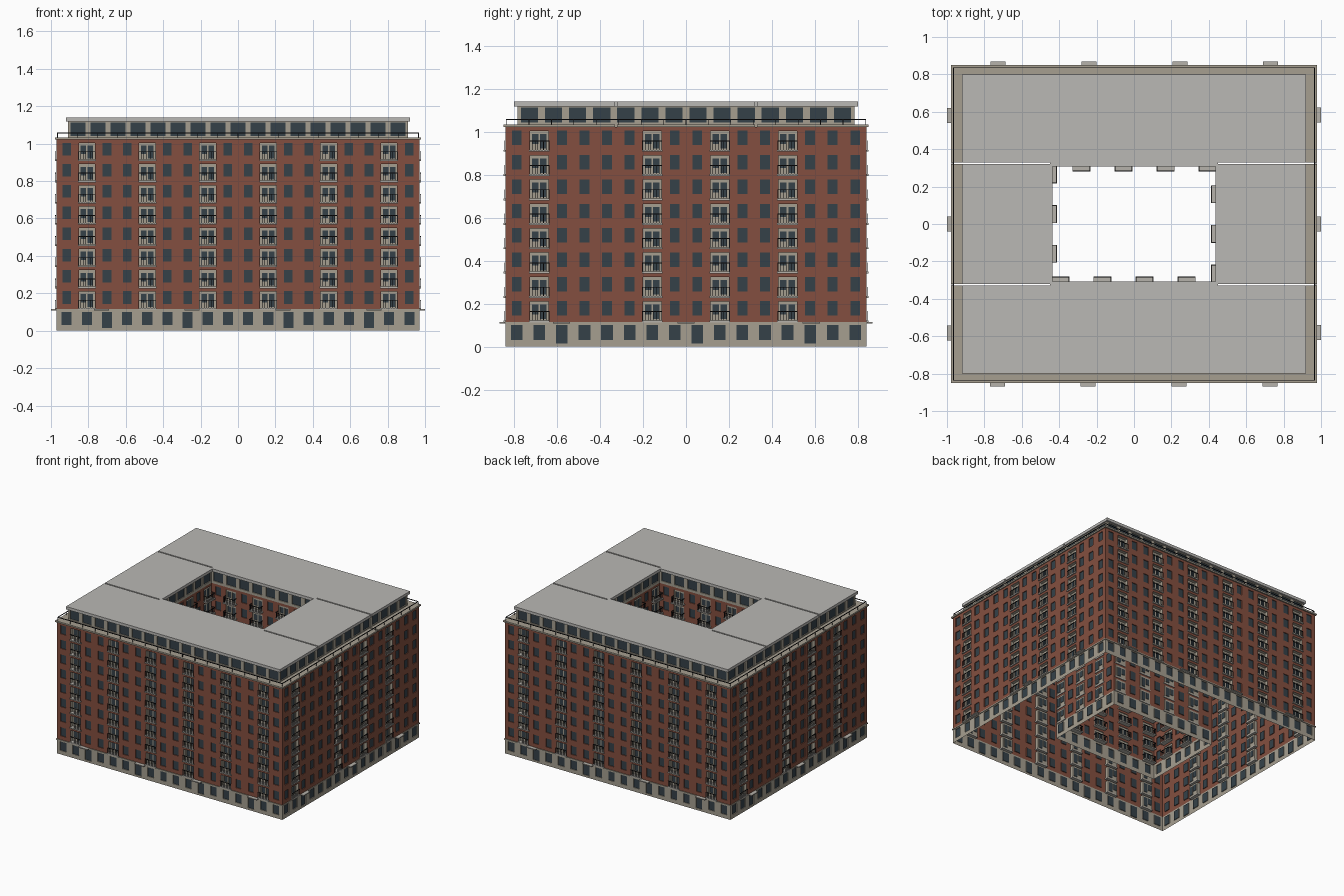
import bpy, bmesh, math
from mathutils import Matrix

if "Cube" in bpy.data.objects:
    bpy.data.objects.remove(bpy.data.objects["Cube"])


def material(name, rgb):
    m = bpy.data.materials.new(name)
    m.use_nodes = True
    m.diffuse_color = (*rgb, 1)
    node = m.node_tree.nodes["Principled BSDF"]
    node.inputs["Base Color"].default_value = (*rgb, 1)
    node.inputs["Roughness"].default_value = 0.8
    return m


MATS = [material("red_brick", (0.23, 0.078, 0.05)),
        material("beige_stone", (0.38, 0.345, 0.28)),
        material("dark_glass", (0.035, 0.053, 0.066)),
        material("black_iron", (0.012, 0.012, 0.014)),
        material("grey_roof", (0.49, 0.48, 0.46)),
        material("pale_concrete", (0.47, 0.45, 0.41))]
BRICK, STONE, GLASS, IRON, ROOF, CONCRETE = range(len(MATS))

FLOORS, FLOOR_0, FLOOR_H = 8, 0.115, 0.1134
WALL_TOP = FLOOR_0 + FLOORS * FLOOR_H
ROOF_Z = 1.118


def finish(bm, name, angle=0):
    mesh = bpy.data.meshes.new(name)
    bm.to_mesh(mesh)
    bm.free()
    for m in MATS:
        mesh.materials.append(m)
    ob = bpy.data.objects.new(name, mesh)
    ob.rotation_euler.z = angle
    bpy.context.collection.objects.link(ob)
    return ob


def box(bm, x0, x1, y0, y1, z0, z1, mat):
    size = Matrix.Diagonal((x1 - x0, y1 - y0, z1 - z0, 1))
    mid = Matrix.Translation(((x0 + x1) / 2, (y0 + y1) / 2, (z0 + z1) / 2))
    for v in bmesh.ops.create_cube(bm, size=1, matrix=mid @ size)["verts"]:
        for f in v.link_faces:
            f.material_index = mat


def quad(bm, corners, mat):
    bm.faces.new([bm.verts.new(c) for c in corners]).material_index = mat


def rect(bm, x0, x1, z0, z1, y, mat):
    if x1 - x0 > 1e-5 and z1 - z0 > 1e-5:
        quad(bm, [(x0, y, z0), (x1, y, z0), (x1, y, z1), (x0, y, z1)], mat)


def cell(bm, outer, hole, y, depth, wall, reveal, back=None):
    """Wall panel facing -y with a recessed rectangular opening."""
    x0, x1, z0, z1 = outer
    a, b, c, d = hole
    rect(bm, x0, a, z0, z1, y, wall)
    rect(bm, b, x1, z0, z1, y, wall)
    rect(bm, a, b, z0, c, y, wall)
    rect(bm, a, b, d, z1, y, wall)
    ring = [(a, c), (b, c), (b, d), (a, d)]
    for (px, pz), (qx, qz) in zip(ring, ring[1:] + ring[:1]):
        quad(bm, [(px, y, pz), (qx, y, qz), (qx, y + depth, qz), (px, y + depth, pz)], reveal)
    if back is not None:
        rect(bm, a, b, c, d, y + depth, back)


def window_row(bm, width, count, y, z0, z1, w, sill, head, wall, doors=(), bays=(), niche=0.03):
    """One storey of windows, with doors or balcony bays in chosen columns."""
    pitch = width / count
    for i in range(count):
        x = (i + 0.5) * pitch - width / 2
        outer = (x - pitch / 2, x + pitch / 2, z0, z1)
        if i in bays:
            h, lo, hi = 0.043, z0 + 0.005, z0 + 0.095
            cell(bm, outer, (x - h, x + h, lo, hi), y, niche, wall, STONE)
            yb = y + niche
            cell(bm, (x - h, x, lo, hi), (x - 0.034, x - 0.004, lo + 0.03, hi - 0.014),
                 yb, 0.004, STONE, STONE, GLASS)
            cell(bm, (x, x + h, lo, hi), (x + 0.004, x + 0.034, lo + 0.008, hi - 0.014),
                 yb, 0.004, STONE, STONE, GLASS)
        else:
            bottom = 0.015 if i in doors else sill
            cell(bm, outer, (x - w / 2, x + w / 2, bottom, head), y, 0.006, wall, wall, GLASS)


def storeys(bm, width, count, y, doors, bays, niche):
    window_row(bm, width, count, y, 0, FLOOR_0, 0.054, 0.03, 0.1, STONE, doors)
    for f in range(FLOORS):
        z = FLOOR_0 + f * FLOOR_H
        window_row(bm, width, count, y, z, z + FLOOR_H, 0.046, z + 0.029, z + 0.096,
                   BRICK, bays=bays, niche=niche)


def balconies(name, angle, width, count, y, bays, reach, niche):
    """Slabs and iron railings for every bay of a facade."""
    slabs, rails = bmesh.new(), bmesh.new()
    r, h = 0.0012, 0.045
    for f in range(FLOORS):
        z = FLOOR_0 + f * FLOOR_H
        top = z + 0.05
        for i in bays:
            x = (i + 0.5) * width / count - width / 2
            front = y - reach
            box(slabs, x - h - 0.003, x + h + 0.003, front, y + niche, z - 0.002, z + 0.007, CONCRETE)
            yr = front + 0.003
            box(rails, x - h, x + h, yr - 0.002, yr + 0.002, top - 0.004, top, IRON)
            for k in range(8):
                bx = x - h + 2 * h * k / 7
                box(rails, bx - r, bx + r, yr - r, yr + r, z + 0.007, top, IRON)
            if reach > 0.02:
                for s in (x - h, x + h):
                    box(rails, s - r, s + r, yr, y, top - 0.004, top, IRON)
                    for k in (1, 2):
                        by = yr + (y - yr) * k / 3
                        box(rails, s - r, s + r, by - r, by + r, z + 0.007, top, IRON)
    finish(slabs, name + "_balcony_slabs", angle)
    finish(rails, name + "_balcony_rails", angle)


def outer_side(name, angle, width, count, d, doors, bays, canopies, reach, upper):
    # Brick facade above a stone ground floor
    bm = bmesh.new()
    storeys(bm, width, count, -d, doors, bays, 0.025)
    finish(bm, name + "_facade", angle)
    balconies(name, angle, width, count, -d, bays, 0.009, 0.025)
    # Set-back top storey
    bm = bmesh.new()
    up_width, up_count, up_d = upper
    window_row(bm, up_width, up_count, -up_d, WALL_TOP, ROOF_Z, 0.08, 1.042, 1.112, STONE)
    finish(bm, name + "_top_storey", angle)
    # String course and door canopies
    bm = bmesh.new()
    half = width / 2
    box(bm, -half - 0.005, half + 0.005, -d - 0.005, -d, 0.107, 0.115, STONE)
    for x in canopies:
        box(bm, x - 0.04, x + 0.04, -d - reach, -d, 0.108, 0.115, CONCRETE)
    finish(bm, name + "_canopies", angle)
    # Terrace railing
    bm = bmesh.new()
    e, y = half - 0.005, -d + 0.005
    box(bm, -e, e, y - 0.002, y + 0.002, 1.055, 1.06, IRON)
    for k in range(count + 1):
        x = -e + 2 * e * k / count
        box(bm, x - 0.0015, x + 0.0015, y - 0.0015, y + 0.0015, 1.03, 1.056, IRON)
    finish(bm, name + "_terrace_rail", angle)


def court_side(name, angle, width, count, d, bays):
    # Wall looking into the courtyard, full height
    bm = bmesh.new()
    storeys(bm, width, count, d, (), bays, 0.006)
    window_row(bm, width, count, d, WALL_TOP, ROOF_Z, 0.08, 1.042, 1.112, STONE)
    finish(bm, name + "_courtyard_wall", angle)
    balconies(name + "_courtyard", angle, width, count, d, bays, 0.037, 0.006)


for name, angle in (("front", 0), ("back", math.pi)):
    outer_side(name, angle, 1.94, 18, 0.84, (2, 6, 11, 15), range(1, 18, 3),
               (-0.73, -0.245, 0.24, 0.727), 0.028, (1.82, 17, 0.785))
    court_side(name, angle, 0.9, 8, 0.318, range(1, 8, 2))
for name, angle in (("left", math.pi / 2), ("right", -math.pi / 2)):
    # the model's left is +x
    outer_side(name, angle, 1.68, 16, 0.97, (2, 8, 13), (1, 6, 9, 12),
               (-0.58, 0, 0.583), 0.03, (1.57, 14, 0.91))
    court_side(name, angle, 0.636, 6, 0.45, range(1, 6, 2))

# Roof slabs and terrace floors, split by narrow joints
roof, terrace = bmesh.new(), bmesh.new()
JOINT_IN, JOINT_OUT = 0.32, 0.33


def both_ways(bm, sx, sy, x0, x1, y0, y1, z0, z1, mat):
    xs, ys = sorted((x0 * sx, x1 * sx)), sorted((y0 * sy, y1 * sy))
    box(bm, *xs, *ys, z0, z1, mat)


for s in (-1, 1):
    both_ways(roof, 1, s, -0.92, 0.92, JOINT_OUT, 0.8, ROOF_Z, 1.14, ROOF)
    both_ways(roof, 1, s, -0.45, 0.45, 0.307, JOINT_OUT, ROOF_Z, 1.14, ROOF)
    both_ways(roof, s, 1, 0.435, 0.92, -JOINT_IN, JOINT_IN, ROOF_Z, 1.14, ROOF)
    both_ways(terrace, 1, s, -0.978, 0.978, 0.775, 0.85, WALL_TOP, 1.034, STONE)
    both_ways(terrace, s, 1, 0.9, 0.978, -JOINT_IN, JOINT_IN, WALL_TOP, 1.034, STONE)
    for t in (-1, 1):
        both_ways(terrace, s, t, 0.9, 0.978, JOINT_OUT, 0.775, WALL_TOP, 1.034, STONE)
finish(roof, "roof_slabs")
finish(terrace, "terrace_cornice")
